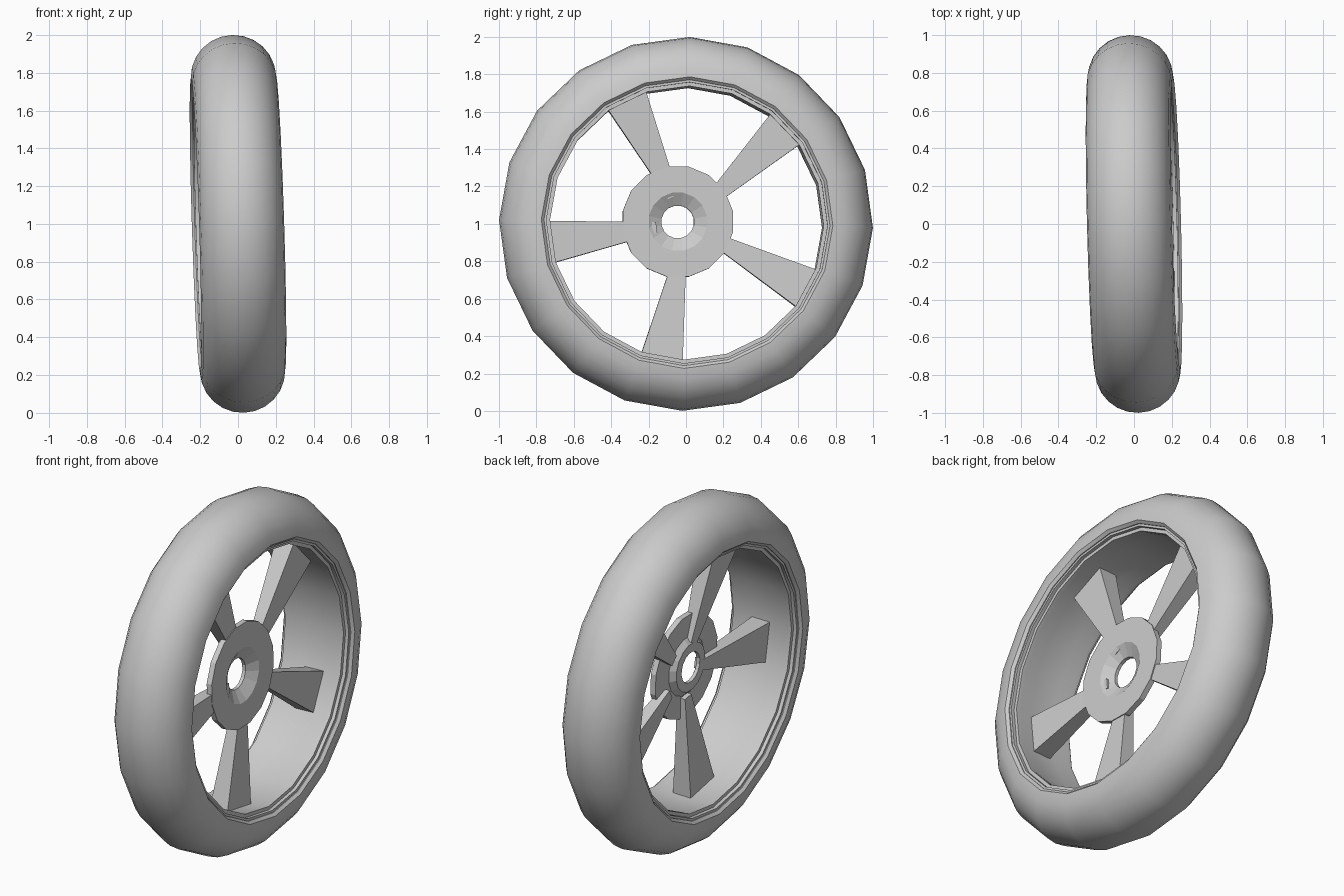
import bpy, bmesh, math
from mathutils import Vector, Matrix

if "Cube" in bpy.data.objects:
    bpy.data.objects.remove(bpy.data.objects["Cube"])

# The whole wheel leans slightly: local X axle is turned onto this direction
TILT = Vector((1, 0, 0)).rotation_difference(Vector((1, 0.025, 0.031))).to_matrix().to_4x4()
PLACE = Matrix.Translation((0, 0, 1)) @ TILT


def finish(name, bm, smooth):
    bmesh.ops.recalc_face_normals(bm, faces=bm.faces)
    bm.transform(PLACE)
    me = bpy.data.meshes.new(name)
    bm.to_mesh(me)
    bm.free()
    ob = bpy.data.objects.new(name, me)
    bpy.context.collection.objects.link(ob)
    if smooth:
        bpy.ops.object.select_all(action='DESELECT')
        ob.select_set(True)
        bpy.context.view_layer.objects.active = ob
        bpy.ops.object.shade_smooth_by_angle(angle=math.radians(32))
    return ob


def lathe(name, profile, sides, start, centre=(0, 0), smooth=True):
    """Spin a closed (x, radius) profile around the local X axle."""
    bm = bmesh.new()
    rings = []
    for i in range(sides):
        a = math.radians(start) + 2 * math.pi * i / sides
        rings.append([bm.verts.new((x, centre[0] + r * math.cos(a), centre[1] + r * math.sin(a)))
                      for x, r in profile])
    n = len(profile)
    for i in range(sides):
        p, q = rings[i], rings[(i + 1) % sides]
        for j in range(n):
            k = (j + 1) % n
            bm.faces.new((p[j], p[k], q[k], q[j]))
    return finish(name, bm, smooth)


# Tyre: half-round section closed on the rim
tyre = [(0.225 * math.cos(math.pi * i / 12), 0.78 + 0.22 * math.sin(math.pi * i / 12))
        for i in range(13)]
tyre += [(-0.21, 0.765), (0.21, 0.765)]
lathe("tyre", tyre, 20, -1.2)

# Rim: stepped lips on both sides and a barrel between them
half = [(0.205, 0.768), (0.205, 0.752), (0.185, 0.752), (0.185, 0.732), (0.16, 0.732), (0.08, 0.742)]
rim = half + [(-x, r) for x, r in reversed(half)]
lathe("rim", rim, 20, -1.2)

# Hub: thin flange with a funnel-shaped bore
hub = [(0.06, 0.3), (0.06, 0.158), (0.02, 0.088), (0.0, 0.088), (0.0, 0.14), (0.028, 0.17), (0.028, 0.3)]
lathe("hub", hub, 16, 11.25, centre=(-0.045, 0.01), smooth=False)

# Five spokes, flaring in width and depth toward the rim
for s in range(5):
    bm = bmesh.new()
    ends = []
    # radius, half width, back x, front x
    for r, w, x0, x1 in ((0.16, 0.03, 0.0, 0.05), (0.738, 0.114, -0.04, 0.073)):
        ends.append([bm.verts.new(c) for c in ((x0, r, -w), (x1, r, -w), (x1, r, w), (x0, r, w))])
    a, b = ends
    bm.faces.new(a)
    bm.faces.new(b)
    for j in range(4):
        k = (j + 1) % 4
        bm.faces.new((a[j], a[k], b[k], b[j]))
    bm.transform(Matrix.Rotation(math.radians(43.7 + 72 * s), 4, 'X'))
    finish(f"spoke_{s + 1}", bm, False)
